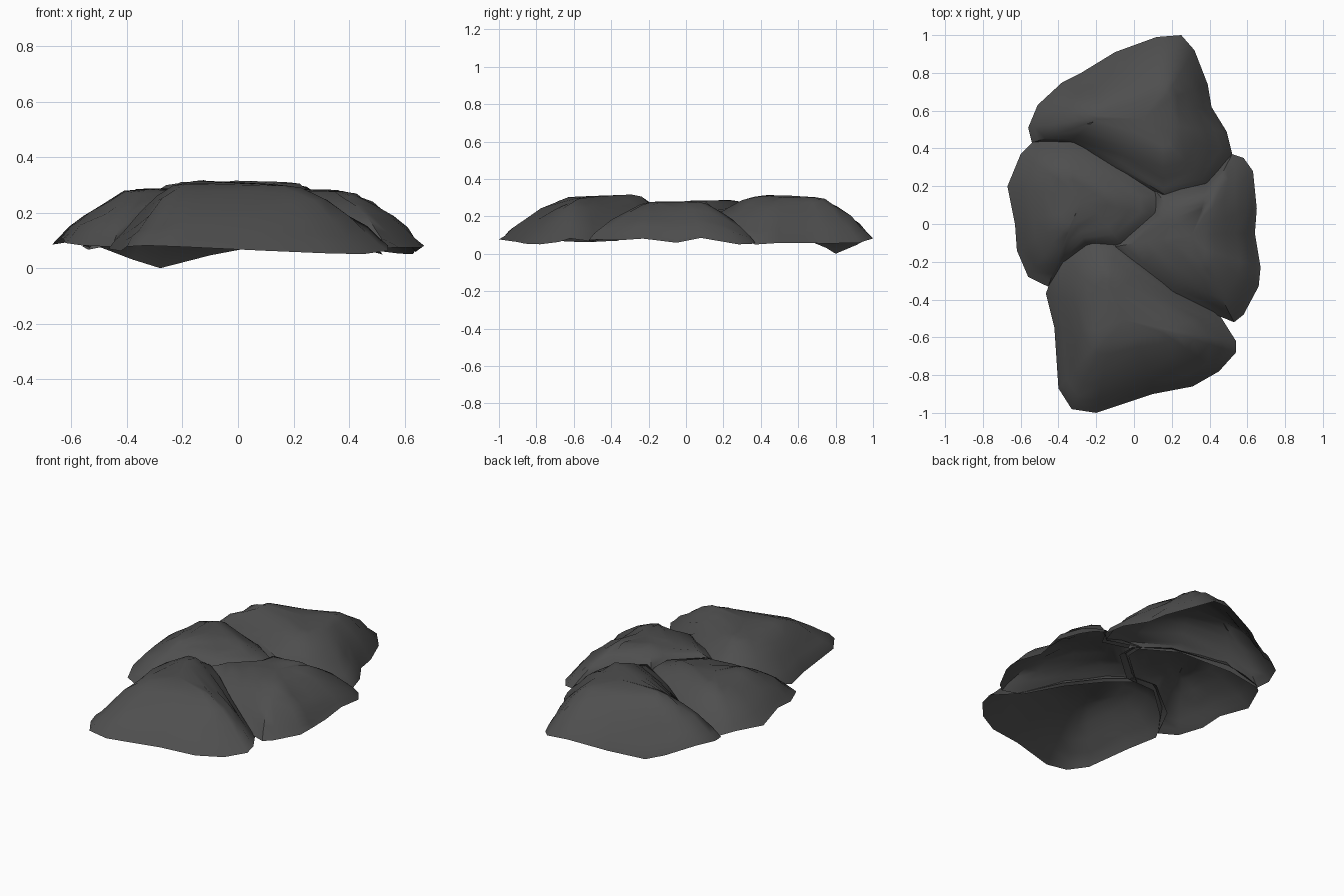
import bpy, bmesh, math, random
from mathutils import Vector

if "Cube" in bpy.data.objects:
    bpy.data.objects.remove(bpy.data.objects["Cube"])

random.seed(4)
stone = bpy.data.materials.new("dark grey stone")
stone.diffuse_color = (0.077, 0.077, 0.077, 1)
stone.use_nodes = True
stone.node_tree.nodes["Principled BSDF"].inputs["Base Color"].default_value = stone.diffuse_color


def inner(p):
    """1 at the inner seams, 0 at the outside of the cluster."""
    r = math.hypot(p.x / 0.65, p.y / 0.97)
    t = min(1, max(0, (r - 0.3) / 0.6))
    return 1 - t * t * (3 - 2 * t)


def rim_height(p):
    """Open lower edge: high at the seams, low outside, one low corner."""
    low = math.exp(-((p.x + 0.28) ** 2 + (p.y - 0.80) ** 2) / 0.015)
    return 0.06 + 0.135 * inner(p) - 0.06 * low


def nearest_crest(p, crest):
    """Blend of the crest points, favouring the nearest."""
    w = [1 / ((p - c.xy).length + 0.05) ** 2.5 for c in crest]
    return sum((c * k for c, k in zip(crest, w)), Vector((0, 0, 0))) / sum(w)


def make_stone(name, outline, crest):
    """Open stone shell, its rim tucked under the neighbours at the seams."""
    crest = [Vector(c) for c in crest]
    mid = sum(crest, Vector((0, 0, 0))) / len(crest)
    pts = []
    for o in outline:
        p = Vector(o)
        low = rim_height(p)
        if low > 0.061:
            p += (p - mid.xy).normalized() * 0.025 * min(1, inner(p) * 4)
        else:
            low += random.uniform(-0.012, 0.025)
            if p.x < -0.6 or abs(p.y) > 0.98:
                low += 0.025
        pts.append((p, max(low, 0)))
    if name == "back_stone":
        pts[3] = (pts[3][0], 0)
    bm = bmesh.new()
    rings = []
    # rings climbing from the rim to the crest, steepest near the seams
    for t in (0, 0.08, 0.18, 0.34, 0.54, 0.75, 0.9):
        ring = []
        for p, low in pts:
            c = nearest_crest(p, crest)
            q = p.lerp(c.xy, t)
            n = 0.012 if 0 < t < 0.9 else 0
            power = 1.65 + 0.6 * inner(p)
            z = low + (c.z - low) * (1 - (1 - t) ** power) + random.uniform(-n, n)
            ring.append(bm.verts.new((q.x, q.y, z)))
        rings.append(ring)
    count = len(pts)
    for a, b in zip(rings, rings[1:]):
        for i in range(count):
            j = (i + 1) % count
            bm.faces.new((a[i], a[j], b[j], b[i]))
    # close the crest
    centre = bm.verts.new(mid)
    for i in range(count):
        bm.faces.new((rings[-1][i], rings[-1][(i + 1) % count], centre))
    bmesh.ops.recalc_face_normals(bm, faces=bm.faces)
    bm.normal_update()
    if sum(f.normal.z for f in bm.faces) < 0:
        bmesh.ops.reverse_faces(bm, faces=bm.faces)
    mesh = bpy.data.meshes.new(name)
    bm.to_mesh(mesh)
    bm.free()
    mesh.materials.append(stone)
    obj = bpy.data.objects.new(name, mesh)
    bpy.context.collection.objects.link(obj)
    bpy.ops.object.select_all(action='DESELECT')
    obj.select_set(True)
    bpy.context.view_layer.objects.active = obj
    bpy.ops.object.shade_smooth_by_angle(angle=math.radians(50))


# four interlocking stones: plan outline, then crest points
make_stone("front_stone",
           [(-.33, -.98), (-.20, -1), (.10, -.90), (.31, -.86), (.45, -.78), (.54, -.68),
            (.54, -.62), (.45, -.48), (.20, -.37), (.03, -.23), (-.10, -.12), (-.22, -.10),
            (-.38, -.20), (-.46, -.37), (-.42, -.55), (-.40, -.87)],
           [(-.16, -.30, .318), (.22, -.57, .30), (-.22, -.65, .308)])
make_stone("back_stone",
           [(.25, 1), (.12, .99), (-.10, .91), (-.28, .80), (-.38, .75), (-.51, .63),
            (-.56, .51), (-.54, .43), (-.33, .43), (-.08, .31), (.15, .16), (.38, .21),
            (.52, .37), (.49, .49), (.41, .62), (.39, .74), (.32, .92)],
           [(-.25, .57, .315), (.20, .72, .305), (.20, .38, .312)])
make_stone("left_stone",
           [(-.53, .44), (-.60, .37), (-.67, .20), (-.63, 0), (-.62, -.14), (-.56, -.28),
            (-.45, -.32), (-.38, -.21), (-.25, -.10), (-.07, -.11), (.12, .05), (.12, .16),
            (-.05, .28), (-.31, .44)],
           [(-.37, .27, .293), (-.37, -.03, .285), (-.10, .10, .275)])
make_stone("right_stone",
           [(.52, .37), (.58, .35), (.63, .28), (.65, .08), (.64, -.05), (.67, -.23),
            (.66, -.33), (.58, -.48), (.53, -.52), (.42, -.47), (.20, -.36), (.03, -.22),
            (-.10, -.12), (.12, .06), (.12, .17), (.38, .20)],
           [(.38, .10, .285), (.38, -.23, .28), (.15, -.06, .275)])
